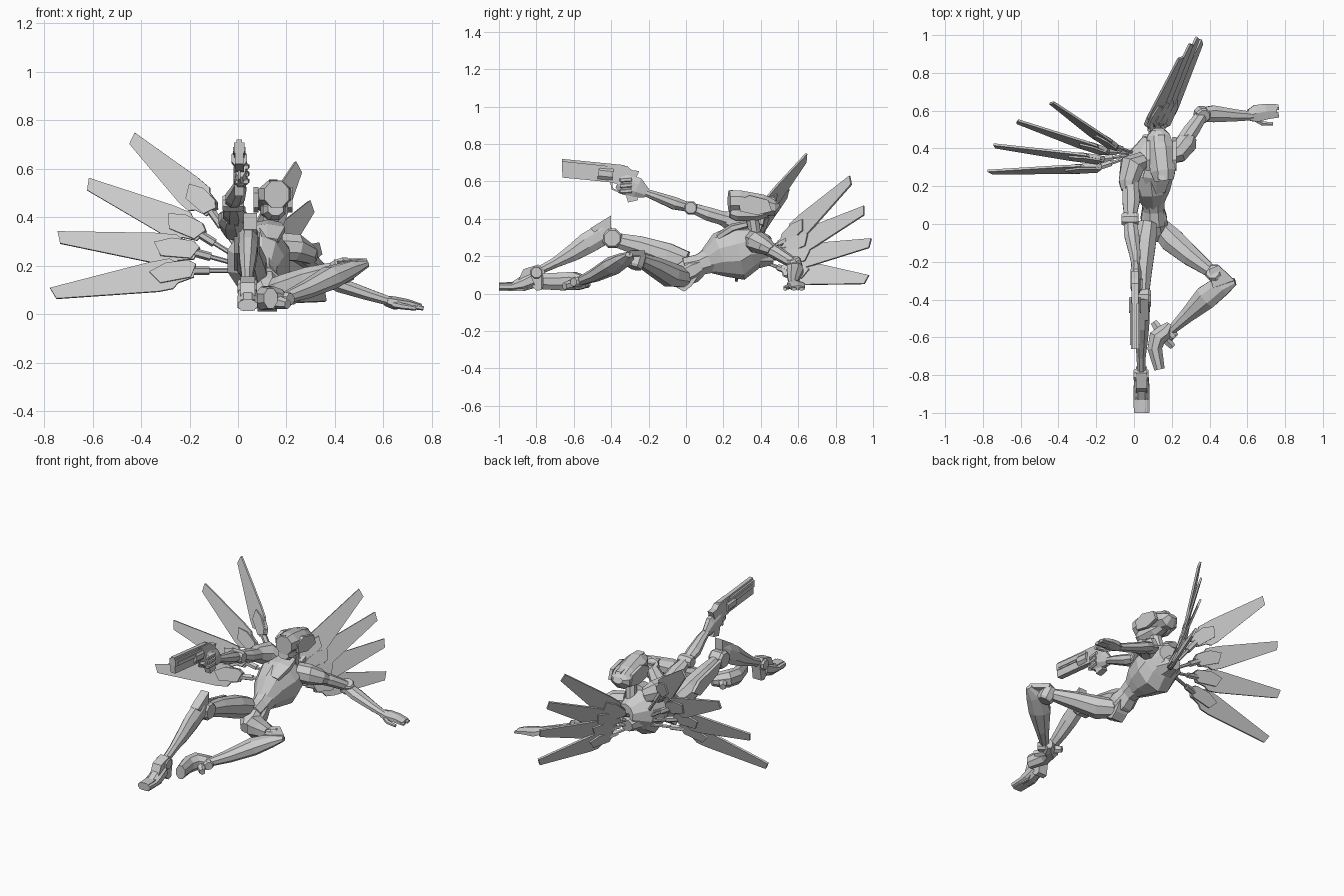
import bpy, bmesh, math
from mathutils import Vector

grey = bpy.data.materials.new("plain_grey")
grey.diffuse_color = (0.6, 0.6, 0.6, 1)


def finish(name, bm):
    bmesh.ops.recalc_face_normals(bm, faces=bm.faces)
    me = bpy.data.meshes.new(name)
    bm.to_mesh(me)
    bm.free()
    me.materials.append(grey)
    ob = bpy.data.objects.new(name, me)
    bpy.context.collection.objects.link(ob)
    return ob


def loft(name, rings, n=8, up=(0, 0, 1)):
    """Skin rings of (x, y, z, half width, half height) along their path."""
    bm = bmesh.new()
    pts = [Vector(r[:3]) for r in rings]
    loops = []
    for i, r in enumerate(rings):
        t = (pts[min(i + 1, len(pts) - 1)] - pts[max(i - 1, 0)]).normalized()
        side = t.cross(Vector(up)).normalized()
        top = side.cross(t)
        loops.append([bm.verts.new(pts[i] + side * r[3] * math.cos(a) + top * r[4] * math.sin(a))
                      for a in ((k + 0.5) * math.tau / n for k in range(n))])
    for a, b in zip(loops, loops[1:]):
        for k in range(n):
            bm.faces.new((a[k], a[(k + 1) % n], b[(k + 1) % n], b[k]))
    bm.faces.new(loops[0])
    bm.faces.new(loops[-1])
    return finish(name, bm)


def plate(name, pts, normal, thick):
    """Extrude a planar outline evenly to both sides."""
    bm = bmesh.new()
    off = Vector(normal).normalized() * thick / 2
    a = [bm.verts.new(Vector(p) - off) for p in pts]
    b = [bm.verts.new(Vector(p) + off) for p in pts]
    bm.faces.new(a)
    bm.faces.new(b)
    for k in range(len(a)):
        j = (k + 1) % len(a)
        bm.faces.new((a[k], a[j], b[j], b[k]))
    return finish(name, bm)


def side_plate(name, x, yz, thick):
    return plate(name, [(x, y, z) for y, z in yz], (1, 0, 0), thick)


def joint(name, c, r, axis, half):
    c, d = Vector(c), Vector(axis).normalized() * half
    up = (0, 0, 1) if abs(d.z) < half * 0.9 else (0, 1, 0)
    return loft(name, [(*(c - d), r * .8, r * .8), (*(c - d * .7), r, r),
                       (*(c + d * .7), r, r), (*(c + d), r * .8, r * .8)], 8, up)


# Torso, waist and pelvis
loft("chest", [(.10, .10, .165, .055, .06), (.095, .18, .205, .10, .12), (.085, .28, .22, .135, .15),
               (.09, .36, .245, .125, .12), (.11, .45, .25, .065, .06)], 10)
loft("waist", [(.11, -.01, .14, .06, .055), (.105, .07, .155, .058, .06), (.10, .15, .185, .07, .08)])
loft("pelvis", [(.12, -.09, .08, .04, .035), (.115, -.04, .09, .07, .065), (.105, .03, .125, .075, .075),
                (.10, .09, .155, .06, .05)])
side_plate("hip_guard", .12, [(-.08, .05), (-.01, .01), (.03, .04), (.07, .10), (.0, .16)], .08)
loft("chest_plate", [(.12, .17, .30, .05, .02), (.12, .25, .35, .085, .025), (.125, .33, .37, .06, .02)], 6)
loft("back_hub", [(.09, .40, .2, .08, .07), (.09, .47, .19, .045, .04)], 8)

# Neck, face and helmet
loft("neck", [(.125, .37, .31, .035, .035), (.14, .35, .43, .035, .035)], 8, (0, 1, 0))
loft("face", [(.155, .235, .435, .035, .03), (.15, .27, .43, .05, .045), (.14, .37, .43, .052, .045),
              (.135, .43, .44, .04, .035)])
loft("helmet", [(.16, .23, .495, .055, .06), (.153, .28, .495, .072, .062), (.14, .40, .475, .078, .06),
                (.13, .47, .46, .065, .05), (.13, .50, .475, .035, .02)])
for s in (-1, 1):
    cx = .145 + .07 * s
    side_plate("ear_guard", cx, [(.28, .50), (.34, .525), (.44, .50), (.46, .44), (.38, .42), (.29, .44)], .02)
side_plate("helmet_crest", .145, [(.235, .555), (.47, .515), (.49, .48), (.3, .50)], .035)

# Aiming arm
loft("aiming_shoulder", [(.045, .34, .34, .045, .05), (-.01, .31, .37, .07, .07), (-.03, .22, .395, .055, .05),
                         (-.03, .18, .405, .04, .035)])
loft("aiming_upper_arm", [(-.02, .24, .39, .045, .04), (-.015, .12, .425, .05, .04), (-.02, .04, .455, .035, .03)])
joint("aiming_elbow", (-.02, .025, .458), .038, (1, 0, 0), .045)
loft("aiming_forearm", [(-.02, .02, .46, .035, .026), (-.012, -.06, .482, .043, .036),
                        (.005, -.16, .52, .032, .027), (.01, -.23, .545, .022, .02)])
loft("aiming_hand", [(.01, -.21, .535, .022, .028), (.01, -.26, .565, .032, .06), (.01, -.33, .585, .032, .06),
                     (.01, -.36, .60, .022, .04)], 8)
for k in range(3):
    z = .61 - k * .03
    loft("gun_finger", [(.035, -.29, z, .014, .014), (.033, -.345, z - .004, .014, .014),
                        (-.012, -.352, z - .004, .012, .012)], 6)

# Pistol
GX = .005
side_plate("gun_frame", GX, [(-.42, .692), (-.315, .682), (-.29, .66), (-.25, .655), (-.265, .62), (-.28, .58),
                             (-.255, .50), (-.31, .487), (-.335, .58), (-.41, .595)], .038)
side_plate("gun_barrel", GX, [(-.663, .708), (-.40, .68), (-.40, .64), (-.663, .665)], .044)
side_plate("gun_top_rail", GX, [(-.663, .72), (-.33, .687), (-.33, .67), (-.663, .70)], .024)
side_plate("gun_under_barrel", GX, [(-.663, .675), (-.42, .645), (-.40, .595), (-.66, .62)], .034)
for s in (-1, 1):
    side_plate("gun_vent", GX + s * .022, [(-.64, .69), (-.46, .672), (-.46, .655), (-.64, .672)], .008)
loft("gun_cylinder", [(GX, -.47, .645, .034, .04), (GX, -.39, .637, .034, .04)])
guard = [(GX, -.40, .60), (GX, -.395, .56), (GX, -.36, .545), (GX, -.33, .56)]
loft("trigger_guard", [(*p, .007, .007) for p in guard], 4, (1, 0, 0))

# Supporting arm
loft("support_shoulder", [(.17, .36, .28, .05, .06), (.235, .38, .275, .06, .06), (.28, .43, .25, .06, .045),
                          (.30, .46, .23, .035, .03)])
loft("support_upper_arm", [(.24, .40, .26, .045, .04), (.30, .49, .215, .045, .036), (.355, .57, .165, .035, .03)])
joint("support_elbow", (.36, .58, .155), .042, (.3, -.3, 1), .035)
loft("support_forearm", [(.35, .578, .155, .04, .03), (.42, .583, .12, .048, .033),
                         (.54, .575, .08, .034, .026), (.63, .572, .052, .024, .02)])
loft("support_hand", [(.61, .575, .055, .035, .022), (.645, .585, .046, .052, .027), (.70, .595, .042, .048, .02),
                      (.755, .60, .03, .04, .013)], 6)
for k in range(2):
    loft("support_fingertip", [(.70, .572 + .04 * k, .036, .02, .014),
                               (.765, .578 + .04 * k, .024, .017, .009)], 6)
loft("support_thumb", [(.645, .555, .04, .016, .016), (.68, .532, .032, .013, .013), (.735, .53, .024, .01, .01)], 6)

# Front leg
loft("front_thigh", [(.07, .0, .17, .055, .06), (.055, -.10, .205, .066, .07), (.045, -.25, .255, .054, .057),
                     (.045, -.37, .285, .038, .042)])
side_plate("front_thigh_guard", -.006, [(-.34, .32), (-.12, .27), (-.06, .22), (-.12, .18), (-.3, .25)], .02)
joint("front_knee", (.045, -.395, .295), .056, (1, 0, 0), .045)
loft("front_shin", [(.05, -.40, .35, .026, .058), (.045, -.45, .315, .042, .062), (.042, -.53, .268, .042, .062),
                    (.04, -.61, .215, .036, .048), (.038, -.70, .165, .026, .03), (.038, -.78, .125, .024, .024)])
side_plate("front_knee_guard", .05, [(-.40, .418), (-.51, .35), (-.47, .31), (-.40, .34)], .055)
joint("front_ankle", (.038, -.80, .112), .036, (1, 0, 0), .04)
side_plate("front_foot", .04, [(-1.0, .015), (-1.0, .056), (-.90, .062), (-.87, .13), (-.79, .155),
                               (-.755, .12), (-.77, .02), (-.80, .015), (-.83, .045), (-.87, .015)], .06)
loft("front_sole", [(.04, -.82, .075, .042, .05), (.04, -.88, .05, .046, .042), (.04, -.93, .037, .046, .026),
                    (.04, -1.0, .037, .044, .025)])

# Folded leg
loft("folded_thigh", [(.13, -.01, .085, .055, .055), (.20, -.085, .10, .07, .068), (.30, -.17, .145, .057, .054),
                      (.40, -.245, .18, .037, .037)])
joint("folded_knee", (.43, -.265, .178), .048, (-.3, .3, 1), .045)
loft("folded_shin", [(.535, -.305, .208, .02, .014), (.465, -.325, .185, .06, .036), (.38, -.39, .15, .068, .05),
                     (.28, -.485, .10, .042, .038), (.19, -.57, .065, .024, .024)])
plate("folded_knee_guard", [(.535, -.30, .215), (.45, -.22, .215), (.40, -.24, .21), (.42, -.34, .20)],
      (-.2, .1, 1), .03)
joint("folded_ankle", (.19, -.575, .062), .03, (1, -1, 0), .038)
loft("folded_foot", [(.19, -.53, .06, .02, .03), (.165, -.57, .062, .045, .045), (.125, -.60, .068, .05, .052),
                     (.11, -.66, .065, .042, .052), (.135, -.77, .065, .03, .045)], 8)
loft("folded_heel", [(.14, -.57, .06, .03, .03), (.105, -.52, .05, .02, .02)], 6)
loft("folded_toe", [(.16, -.60, .05, .03, .03), (.205, -.65, .04, .018, .02)], 6)

# Wing blades: shape as (fraction of length, half width), leading edge first
LEAD = [(0, .02), (.04, .042), (.14, .05), (.17, .064), (.32, .062), (1, .024)]
TRAIL = [(.97, -.026), (.28, -.068), (.18, -.066), (.14, -.045), (.03, -.032)]
MOUNT = [(0, .02), (.05, .042), (.20, .046), (.32, .02), (.26, -.035), (.05, -.032)]


def blade(name, root, tip, lead_hint, hub):
    root, tip = Vector(root), Vector(tip)
    axis = tip - root
    hint = Vector(lead_hint)
    wide = (hint - axis * hint.dot(axis) / axis.dot(axis)).normalized()
    normal = axis.cross(wide)
    plate(name, [root + axis * u + wide * v for u, v in LEAD + TRAIL], normal, .012)
    plate(name + "_mount", [root + axis * u + wide * v for u, v in MOUNT], normal, .03)
    # Rod and collar joining the blade to the back
    near = root + axis * .06
    loft(name + "_rod", [(*hub, .010, .010), (*near, .010, .010)], 6)
    mid = Vector(hub).lerp(near, .62)
    loft(name + "_collar", [(*mid, .018, .018), (*Vector(hub).lerp(near, .95), .018, .018)], 6)


left = [((-.10, .40, .42), (-.44, .645, .73)), ((-.14, .375, .325), (-.625, .545, .54)),
        ((-.16, .335, .255), (-.748, .415, .318)), ((-.17, .295, .185), (-.772, .275, .085))]
right = [((.08, .52, .27), (.25, .885, .612)), ((.11, .52, .225), (.305, .958, .448)),
         ((.135, .515, .18), (.34, .992, .272)), ((.16, .51, .125), (.36, .973, .075))]
for i in range(4):
    blade("left_blade", *left[i], (0, .3, 1), (.02, .37, .24 - .02 * i))
    blade("right_blade", *right[i], (-.38, 0, 1), (.08, .42, .23 - .02 * i))
